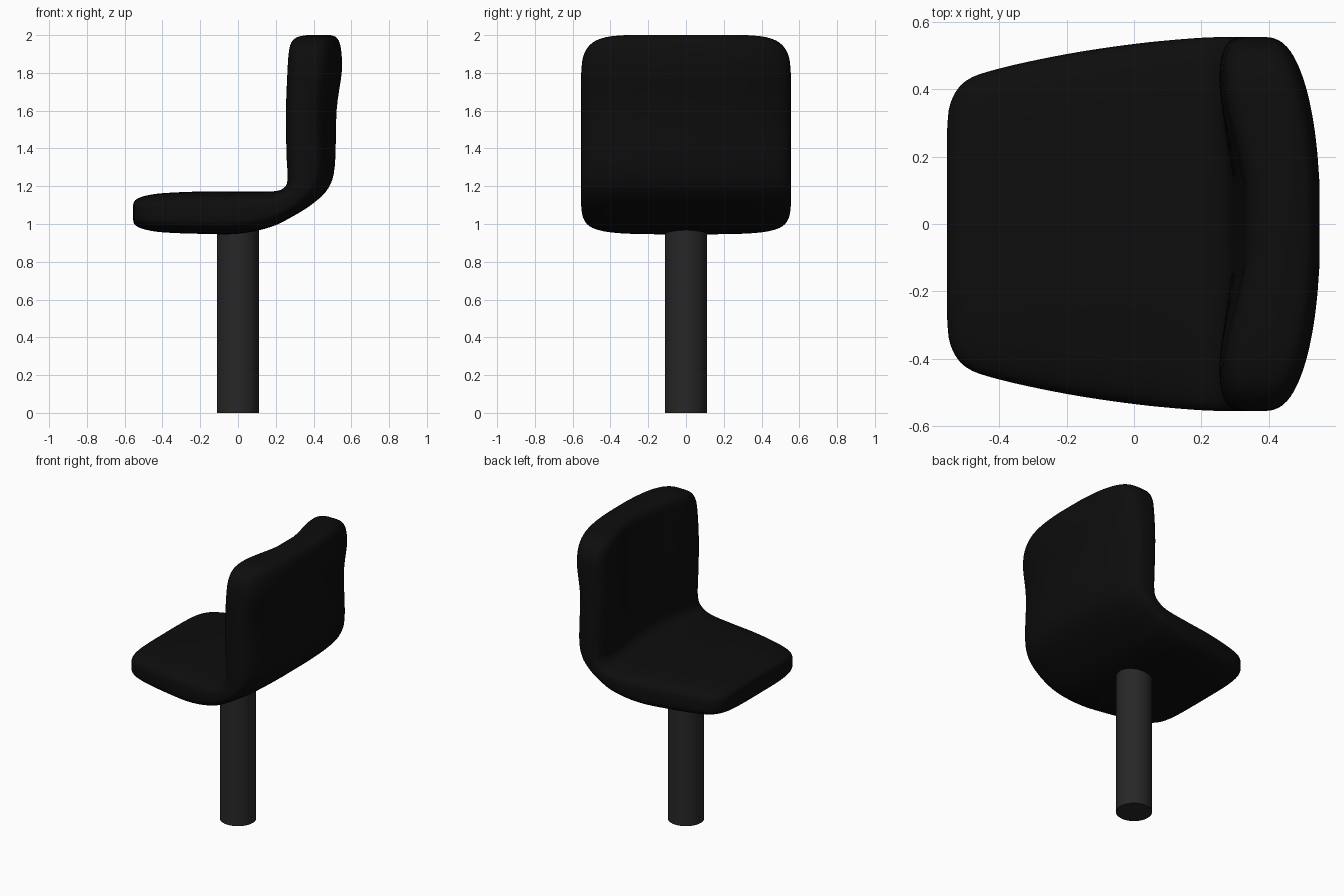
import bpy, bmesh, math

if "Cube" in bpy.data.objects:
    bpy.data.objects.remove(bpy.data.objects["Cube"])

def material(name, v):
    m = bpy.data.materials.new(name)
    m.diffuse_color = (v, v, v, 1)
    m.use_nodes = True
    m.node_tree.nodes["Principled BSDF"].inputs["Base Color"].default_value = m.diffuse_color
    return m

# Seat shell stations from front lip to top of back:
# inner x, inner z, outer x, outer z, half width, inner curve, outer curve
STATIONS = [
    (-.555, 1.10, -.555, 1.02, .28, 0, 0),
    (-.545, 1.125, -.545, .995, .36, 0, 0),
    (-.50, 1.147, -.50, .973, .425, 0, 0),
    (-.40, 1.163, -.40, .956, .462, 0, 0),
    (-.20, 1.172, -.20, .948, .505, 0, 0),
    (.00, 1.172, .00, .948, .535, 0, 0),
    (.14, 1.172, .17, .983, .55, 0, 0),
    (.22, 1.178, .29, 1.04, .555, .01, .01),
    (.275, 1.21, .40, 1.11, .555, .03, .02),
    (.295, 1.27, .48, 1.19, .555, .05, .03),
    (.305, 1.38, .515, 1.31, .555, .07, .04),
    (.32, 1.60, .525, 1.60, .555, .09, .06),
    (.335, 1.80, .552, 1.80, .555, .10, .06),
    (.34, 1.90, .551, 1.90, .54, .10, .06),
    (.348, 1.96, .54, 1.96, .495, .10, .06),
    (.37, 1.99, .52, 1.99, .42, .10, .06),
    (.40, 2.00, .49, 2.00, .32, .09, .06),
]
RING, STEPS = 64, 4

def spline(a, b, c, d, t):
    return [.5 * (2*q + (r-p)*t + (2*p-5*q+4*r-s)*t*t + (3*q-p-3*r+s)*t**3)
            for p, q, r, s in zip(a, b, c, d)]

def section(bm, st):
    ix, iz, ox, oz, w, bi, bo = st
    ring = []
    for k in range(RING):
        a = 2 * math.pi * (k + .5) / RING
        c, s = math.cos(a), math.sin(a)
        y = w * math.copysign(abs(c) ** .5, c)
        f = (1 + math.copysign(abs(s) ** .5, s)) / 2      # 1 = inner face
        u = y / .555
        bend = f * bi * (1 - math.cos(math.pi * u)) / 2 + (1 - f) * bo * u * u
        ring.append(bm.verts.new((ox + (ix-ox)*f - bend, y, min(2, oz + (iz-oz)*f))))
    return ring

# Seat and backrest as one padded shell
bm = bmesh.new()
n = len(STATIONS)
rings = []
for i in range(n - 1):
    quad = [STATIONS[min(max(j, 0), n - 1)] for j in range(i - 1, i + 3)]
    rings += [section(bm, spline(*quad, s / STEPS)) for s in range(STEPS)]
rings.append(section(bm, STATIONS[-1]))
for r0, r1 in zip(rings, rings[1:]):
    for k in range(RING):
        j = (k + 1) % RING
        bm.faces.new((r0[k], r0[j], r1[j], r1[k]))
bm.faces.new(rings[0])
bm.faces.new(rings[-1])
bmesh.ops.recalc_face_normals(bm, faces=bm.faces)
mesh = bpy.data.meshes.new("seat")
bm.to_mesh(mesh)
bm.free()
mesh.shade_smooth()
seat = bpy.data.objects.new("seat", mesh)
bpy.context.collection.objects.link(seat)
mesh.materials.append(material("black_upholstery", .004))

# Pedestal post
bpy.ops.mesh.primitive_cylinder_add(vertices=32, radius=.112, depth=1.0, location=(0, 0, .5))
post = bpy.context.object
post.name = "post"
bpy.ops.object.shade_smooth_by_angle()
post.data.materials.append(material("dark_metal", .02))
